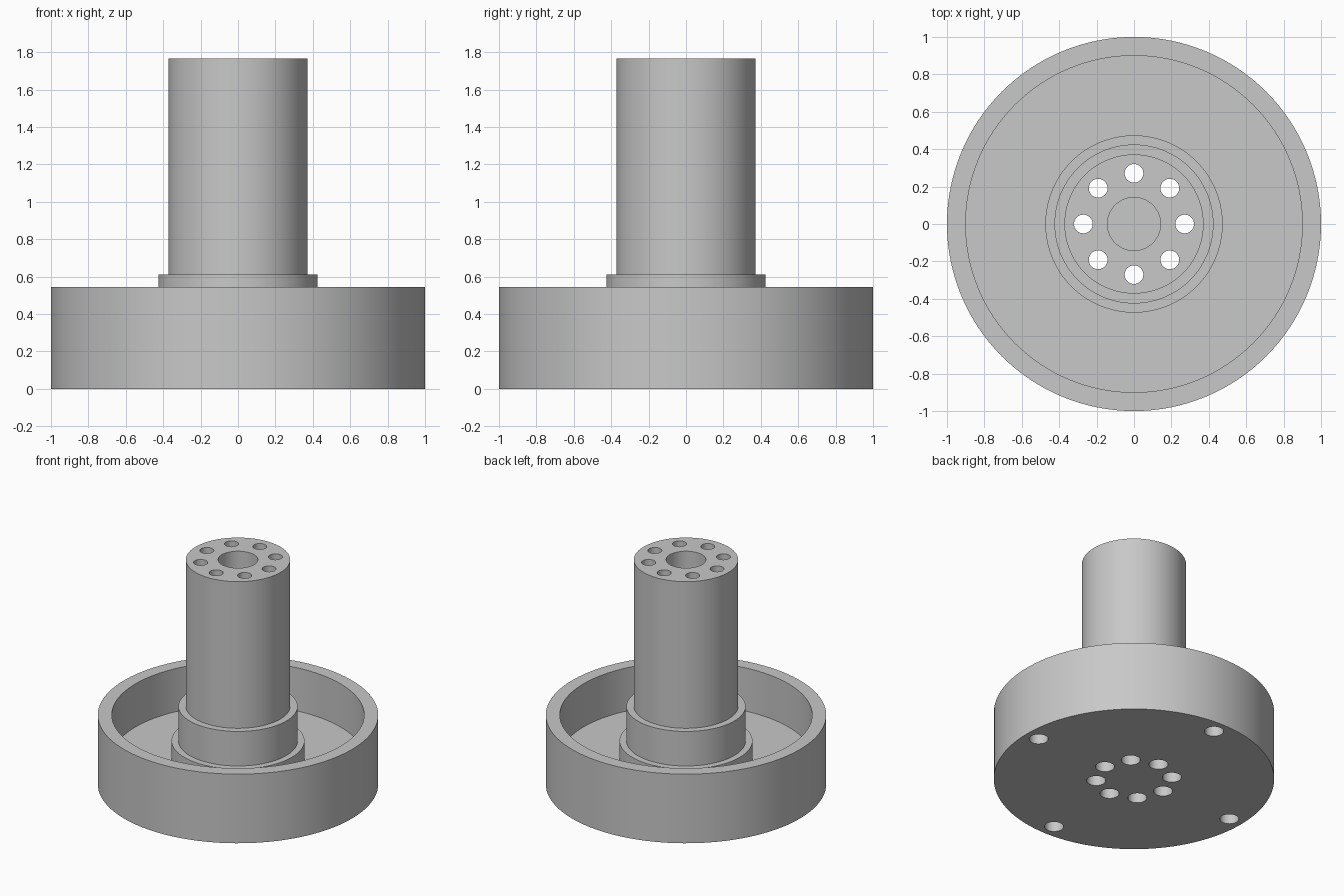
import bpy, bmesh, math
from mathutils import Matrix, Vector

if "Cube" in bpy.data.objects:
    bpy.data.objects.remove(bpy.data.objects["Cube"])

grey = bpy.data.materials.new("light_grey")
grey.diffuse_color = (0.58, 0.58, 0.58, 1)
grey.use_nodes = True
grey.node_tree.nodes["Principled BSDF"].inputs["Base Color"].default_value = grey.diffuse_color


def lathe(bm, profile, segments, centre=(0, 0)):
    """Revolve a closed (radius, z) profile about a vertical axis."""
    verts = [bm.verts.new((r, 0, z)) for r, z in profile]
    edges = [bm.edges.new(pair) for pair in zip(verts, verts[1:])]
    ret = bmesh.ops.spin(bm, geom=verts + edges, cent=(0, 0, 0), axis=(0, 0, 1),
                         angle=2 * math.pi, steps=segments, use_merge=False)
    new = [v for v in bm.verts if v.is_valid and not v.tag]
    bmesh.ops.remove_doubles(bm, verts=new, dist=1e-5)
    new = [v for v in bm.verts if not v.tag]
    bmesh.ops.translate(bm, verts=new, vec=Vector((*centre, 0)))
    for v in new:
        v.tag = True


def finish(name, bm):
    bmesh.ops.recalc_face_normals(bm, faces=bm.faces)
    mesh = bpy.data.meshes.new(name)
    bm.to_mesh(mesh)
    bm.free()
    mesh.materials.append(grey)
    obj = bpy.data.objects.new(name, mesh)
    bpy.context.collection.objects.link(obj)
    return obj


# Cupped base, flange, collar and bored shaft as one turned body
bm = bmesh.new()
lathe(bm, [(0, 0), (1, 0), (1, 0.544), (0.9, 0.544), (0.9, 0.204),
           (0.474, 0.204), (0.474, 0.34), (0.425, 0.34), (0.425, 0.612),
           (0.372, 0.612), (0.372, 1.766), (0.142, 1.766), (0.142, 0.204),
           (0, 0.204)], 128)
body = finish("hub_body", bm)

# Hole cutters: stepped through holes in the shaft, blind holes near the rim
bm = bmesh.new()
for i in range(8):
    a = i * math.pi / 4
    lathe(bm, [(0, -0.1), (0.068, -0.1), (0.068, 0.136), (0.05, 0.136),
               (0.05, 1.9), (0, 1.9)], 32,
          (0.271 * math.cos(a), 0.271 * math.sin(a)))
for i in range(4):
    a = i * math.pi / 2
    lathe(bm, [(0, -0.1), (0.068, -0.1), (0.068, 0.136), (0, 0.136)], 32,
          (0.887 * math.cos(a), 0.887 * math.sin(a)))
cutter = finish("hole_cutter", bm)
cutter.hide_render = True

# Drill the holes
cut = body.modifiers.new("drill_holes", 'BOOLEAN')
cut.operation = 'DIFFERENCE'
cut.solver = 'EXACT'
cut.object = cutter
bpy.context.view_layer.objects.active = body
body.select_set(True)
bpy.ops.object.modifier_apply(modifier=cut.name)
bpy.data.objects.remove(cutter)

# Smooth round walls, sharp rims
bpy.ops.object.shade_smooth_by_angle(angle=math.radians(30))
